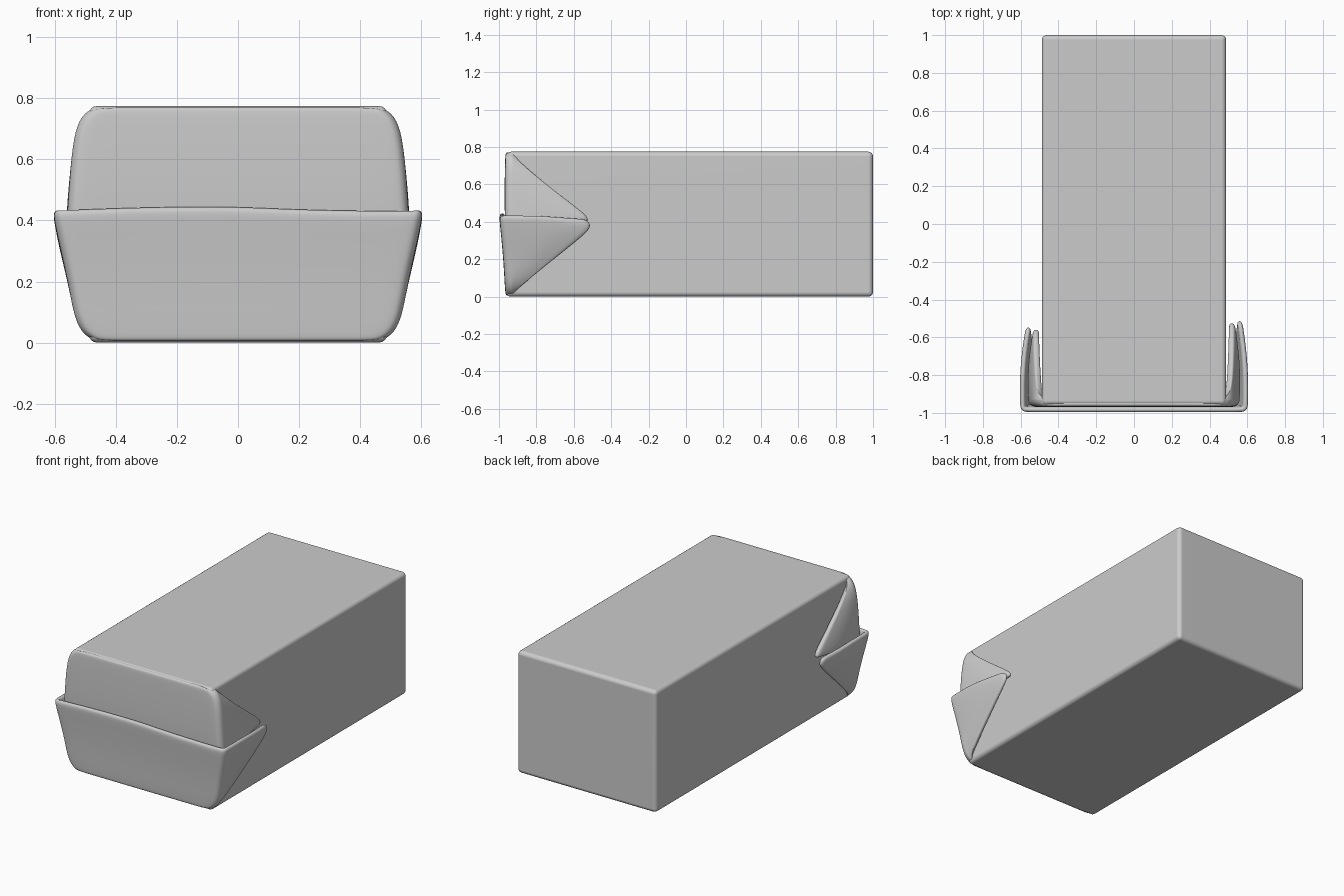
import bpy, bmesh, math

if "Cube" in bpy.data.objects:
    bpy.data.objects.remove(bpy.data.objects["Cube"], do_unlink=True)

paper = bpy.data.materials.new("paper grey")
paper.use_nodes = True
paper.diffuse_color = (0.6, 0.6, 0.6, 1)
paper.node_tree.nodes["Principled BSDF"].inputs["Base Color"].default_value = (0.6, 0.6, 0.6, 1)


def make_object(name, bm):
    bmesh.ops.recalc_face_normals(bm, faces=bm.faces)
    mesh = bpy.data.meshes.new(name)
    bm.to_mesh(mesh)
    bm.free()
    mesh.materials.append(paper)
    for p in mesh.polygons:
        p.use_smooth = True
    obj = bpy.data.objects.new(name, mesh)
    bpy.context.collection.objects.link(obj)
    return obj


def add_bevel(obj, width):
    mod = obj.modifiers.new("rounding", "BEVEL")
    mod.width = width
    mod.segments = 4
    mod.limit_method = "ANGLE"


# Main block of the package
def block(name, half_x, y0, y1, z0, z1):
    bm = bmesh.new()
    bmesh.ops.create_cube(bm, size=1)
    for v in bm.verts:
        v.co.x *= 2 * half_x
        v.co.y = y0 if v.co.y < 0 else y1
        v.co.z = z0 if v.co.z < 0 else z1
    obj = make_object(name, bm)
    add_bevel(obj, 0.025)
    mod = obj.modifiers.new("even_shading", "WEIGHTED_NORMAL")
    mod.keep_sharp = True


# One horizontal line of a flap: side ear, rounded corner, half of the front
def half_line(side, w, front, tip_y, tip_x, z, z_tip):
    r = 0.035
    pts = []
    start = front + r
    for i in range(8):
        t = i / 8
        bow = 0.012 * math.sin(math.pi * t) * min(1, (tip_y - start) / 0.3)
        pts.append((tip_x + (w - tip_x) * t + bow,
                    tip_y + (start - tip_y) * t,
                    z_tip + (z - z_tip) * min(1, t * 1.6)))
    for i in range(4):
        a = math.pi / 2 * i / 3
        pts.append((w - r + r * math.cos(a), start - r * math.sin(a), z))
    pts += [((w - r) * f, front, z) for f in (0.8, 0.5, 0.25)]
    return [(side * x, y, zz) for x, y, zz in pts]


# Flap wrapped round the front, lofted from its crease to its open rim
def flap(name, levels, thickness, tips, tilt):
    bm = bmesh.new()
    rows = []
    for w, front, reach, tip_x, z, z_tip in levels:
        lines = []
        for side, tip_end in zip((-1, 1), tips):
            tip_y = -0.925 + (tip_end + 0.925) * reach
            lines.append(half_line(side, w, front, tip_y, tip_x, z, z_tip))
        path = lines[0] + [(0, front, z)] + lines[1][::-1]
        rise = tilt * reach
        rows.append([bm.verts.new((x, y, zz + rise * (0.4 - x) * max(0, 1 - abs(x) / 0.6)))
                     for x, y, zz in path])
    for a, b in zip(rows, rows[1:]):
        for i in range(len(a) - 1):
            bm.faces.new((a[i], a[i + 1], b[i + 1], b[i]))
    obj = make_object(name, bm)
    # thicken towards the block, whichever way the sheet is facing
    middle = min(obj.data.polygons, key=lambda p: p.center.y + abs(p.center.x))
    mod = obj.modifiers.new("thickness", "SOLIDIFY")
    mod.thickness = thickness
    mod.offset = -1 if middle.normal.y < 0 else 1
    mod = obj.modifiers.new("softness", "SUBSURF")
    mod.levels = mod.render_levels = 2


block("wrapped_block", 0.488, -0.96, 1.0, 0.0, 0.775)

# columns: half width, front y, reach of ear, ear x, front z, ear z
flap("upper_flap", [
    (0.460, -0.963, 0.00, 0.470, 0.774, 0.768),
    (0.505, -0.966, 0.03, 0.490, 0.755, 0.750),
    (0.535, -0.968, 0.14, 0.515, 0.700, 0.705),
    (0.548, -0.970, 0.45, 0.525, 0.590, 0.600),
    (0.555, -0.970, 0.78, 0.530, 0.490, 0.495),
    (0.560, -0.968, 0.98, 0.533, 0.420, 0.430),
    (0.560, -0.966, 0.98, 0.533, 0.390, 0.400),
], 0.035, (-0.545, -0.51), 0)

flap("lower_flap", [
    (0.460, -0.963, 0.00, 0.470, 0.003, 0.010),
    (0.505, -0.966, 0.02, 0.490, 0.022, 0.025),
    (0.537, -0.970, 0.12, 0.515, 0.075, 0.060),
    (0.555, -0.976, 0.45, 0.540, 0.190, 0.175),
    (0.585, -0.988, 0.83, 0.565, 0.320, 0.305),
    (0.601, -0.996, 1.00, 0.572, 0.395, 0.370),
    (0.607, -0.998, 0.93, 0.575, 0.432, 0.415),
], 0.030, (-0.53, -0.495), 0.035)
